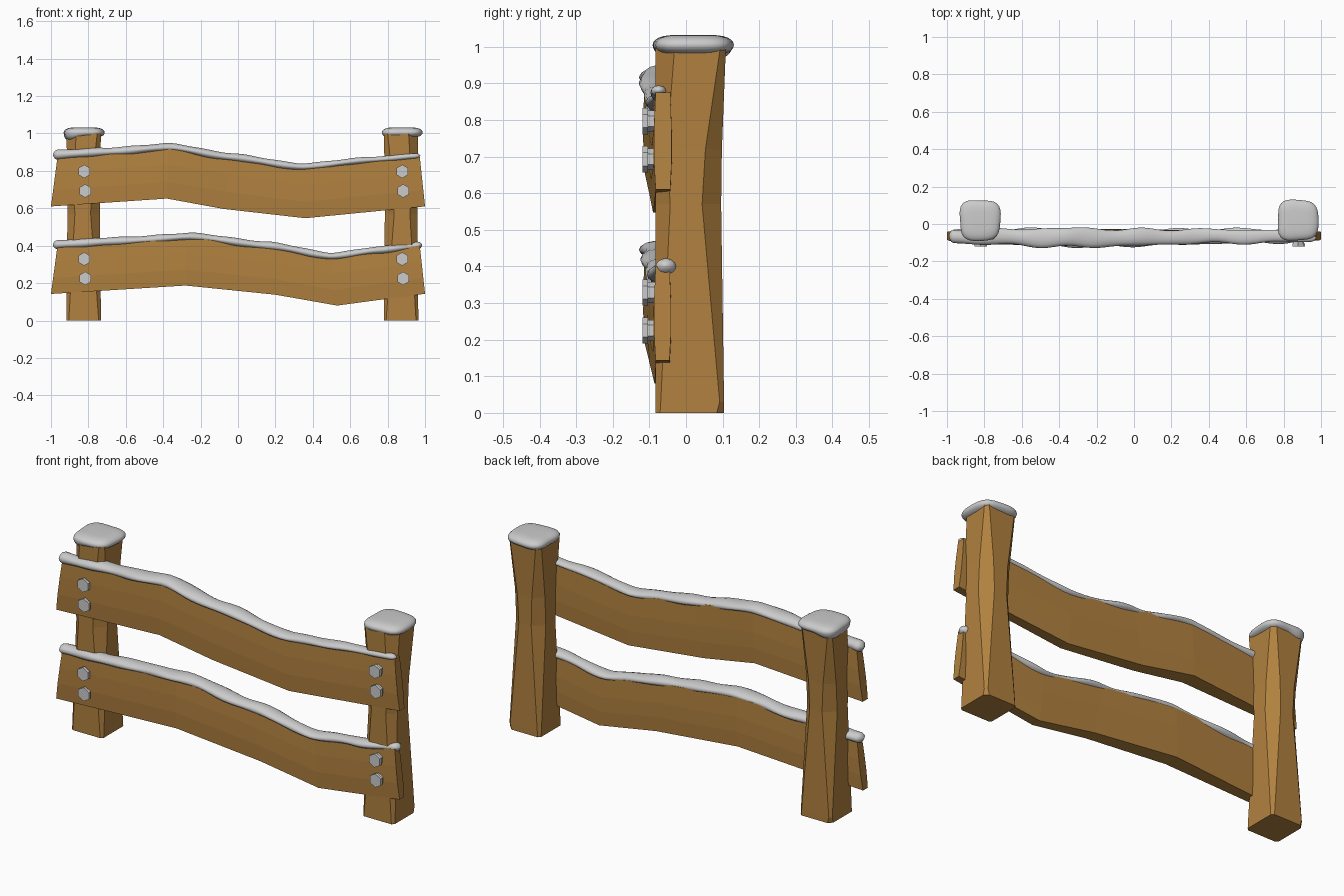
import bpy, bmesh, math

if "Cube" in bpy.data.objects:
    bpy.data.objects.remove(bpy.data.objects["Cube"])

wood = bpy.data.materials.new("wood")
wood.diffuse_color = (0.44, 0.22, 0.05, 1)
wood.use_nodes = True
wood.node_tree.nodes["Principled BSDF"].inputs["Base Color"].default_value = wood.diffuse_color


def loft(name, rings, mat=None, smooth=False):
    """Skin a list of equal-sized closed rings and cap both ends."""
    bm = bmesh.new()
    vs = [[bm.verts.new(p) for p in ring] for ring in rings]
    n = len(rings[0])
    for a, b in zip(vs, vs[1:]):
        for i in range(n):
            j = (i + 1) % n
            bm.faces.new((a[i], a[j], b[j], b[i]))
    bm.faces.new(vs[0])
    bm.faces.new(vs[-1])
    bmesh.ops.recalc_face_normals(bm, faces=bm.faces)
    me = bpy.data.meshes.new(name)
    bm.to_mesh(me)
    bm.free()
    if mat:
        me.materials.append(mat)
    for p in me.polygons:
        p.use_smooth = smooth
    ob = bpy.data.objects.new(name, me)
    bpy.context.collection.objects.link(ob)
    return ob


def blend(keys, x):
    """Smoothly interpolate rows of (x, values...) at x."""
    for a, b in zip(keys, keys[1:]):
        if x <= b[0]:
            break
    t = min(1, max(0, (x - a[0]) / (b[0] - a[0])))
    t = 0.5 * t + 0.5 * t * t * (3 - 2 * t)
    return [p + (q - p) * t for p, q in zip(a[1:], b[1:])]


# Posts: square ends with corners hewn away toward the waist
def post(name, cx, flip):
    def section(z, h, hb, ch):
        pts = []
        corners = [(-1, -1), (1, -1), (1, 1), (-1, 1)]
        for k, (sx, sy) in enumerate(corners):
            c = ch[k]
            X, Y = sx * h, (-0.083 if sy < 0 else hb)
            two = [(X - sx * c, Y), (X, Y - sy * c)]
            if k in (0, 2):
                two.reverse()
            pts += two
        return [(cx + flip * x, y, z) for x, y in pts]
    loft(name, [
        section(0, 0.092, 0.104, (0.012, 0.012, 0.02, 0.012)),
        section(0.03, 0.092, 0.104, (0.014, 0.014, 0.012, 0.014)),
        section(0.57, 0.087, 0.096, (0.05, 0.04, 0.052, 0.05)),
        section(0.72, 0.087, 0.098, (0.045, 0.03, 0.045, 0.045)),
        section(1.0, 0.092, 0.109, (0.02, 0.052, 0.015, 0.02)),
    ], wood)


post("left_post", -0.825, -1)
post("right_post", 0.872, 1)


# Planks: wavy boards, hand-hewn front with slight lengthwise facets
def plank(name, stations):
    rings = []
    for xb, zb, xt, zt, yf, yb in stations:
        ring = []
        for t, bulge in ((0, 0), (0.33, 0.005), (0.67, 0.004), (1, 0)):
            ring.append((xb + (xt - xb) * t, yf - bulge, zb + (zt - zb) * t))
        for t, bulge in ((1, 0), (0.6, 0.004), (0.3, 0.004), (0, 0)):
            ring.append((xb + (xt - xb) * t, yb + bulge, zb + (zt - zb) * t))
        rings.append(ring)
    loft(name, rings, wood)


plank("upper_plank", [
    (-1.0, 0.61, -0.965, 0.875, -0.085, -0.043),
    (-0.38, 0.652, -0.37, 0.925, -0.112, -0.03),
    (-0.08, 0.597, -0.03, 0.872, -0.10, -0.035),
    (0.36, 0.547, 0.34, 0.815, -0.09, -0.035),
    (1.0, 0.61, 0.972, 0.875, -0.083, -0.043)])
plank("lower_plank", [
    (-1.0, 0.142, -0.965, 0.402, -0.085, -0.045),
    (-0.28, 0.187, -0.28, 0.445, -0.112, -0.03),
    (0.2, 0.138, 0.17, 0.395, -0.10, -0.035),
    (0.53, 0.08, 0.5, 0.335, -0.086, -0.035),
    (1.0, 0.143, 0.972, 0.40, -0.083, -0.045)])


# Snow strips on plank tops: keys are x, y centre, z centre, y radius, z radius
def snow_strip(name, keys, phase):
    x0, x1, n, seg = keys[0][0], keys[-1][0], 72, 14
    rings = []
    for i in range(n + 1):
        u = i / n
        x = x0 + (x1 - x0) * (0.5 - 0.5 * math.cos(math.pi * u)) * 0.6 \
            + (x1 - x0) * u * 0.4
        yc, zc, ry, rz = blend(keys, x)
        d = min(x - x0, x1 - x)
        cap = math.sqrt(max(0.02, 1 - (1 - min(1, d / 0.028)) ** 2))
        k = cap * (1 + 0.09 * math.sin(23 * x + phase))
        yc += 0.005 * math.sin(17 * x + 2 * phase)
        rz *= 1 + 0.08 * math.sin(31 * x + phase)
        rings.append([(x, yc + ry * k * math.cos(2 * math.pi * j / seg),
                       zc + rz * cap * math.sin(2 * math.pi * j / seg))
                      for j in range(seg)])
    loft(name, rings, None, True)


snow_strip("upper_plank_snow", [
    (-0.99, -0.065, 0.886, 0.036, 0.026),
    (-0.7, -0.07, 0.901, 0.042, 0.024),
    (-0.36, -0.073, 0.926, 0.052, 0.023),
    (-0.05, -0.073, 0.874, 0.045, 0.023),
    (0.34, -0.066, 0.82, 0.038, 0.02),
    (0.7, -0.066, 0.858, 0.036, 0.017),
    (0.975, -0.07, 0.881, 0.02, 0.016)], 0.5)
snow_strip("lower_plank_snow", [
    (-0.99, -0.065, 0.405, 0.036, 0.026),
    (-0.6, -0.068, 0.425, 0.042, 0.023),
    (-0.25, -0.075, 0.448, 0.047, 0.022),
    (0.17, -0.072, 0.398, 0.042, 0.023),
    (0.5, -0.064, 0.342, 0.038, 0.02),
    (0.75, -0.064, 0.376, 0.036, 0.02),
    (0.985, -0.06, 0.402, 0.03, 0.021)], 2.1)


# Snow caps on posts: soft rounded-square cushions, drooping on one side
def snow_cap(name, cx, droop, phase):
    seg, rings = 40, []
    for i in range(1, 16):
        v = -math.pi / 2 + math.pi * i / 16
        r, h = abs(math.cos(v)) ** 0.45, math.sin(v)
        ring = []
        for j in range(seg):
            a = 2 * math.pi * j / seg
            c, s = math.cos(a), math.sin(a)
            q = (abs(c) ** 3.6 + abs(s) ** 3.6) ** (-1 / 3.6)
            q *= 0.108 * r * (1 + 0.03 * math.sin(3 * a + phase))
            x, y = q * c, q * s
            z = 1.005 + 0.028 * h
            if h < 0:
                z -= droop * max(0, -x / 0.1) * -h
            ring.append((cx + x, 0.02 + y, z))
        rings.append(ring)
    loft(name, rings, None, True)


snow_cap("left_post_snow", -0.823, 0.03, 0.4)
snow_cap("right_post_snow", 0.876, 0.004, 1.9)


# Hexagonal bolts: wide head on a narrower neck
def bolt(name, x, z):
    def hexagon(y, r):
        return [(x + r * math.sin(math.pi * k / 3), y,
                 z + r * math.cos(math.pi * k / 3)) for k in range(6)]
    loft(name, [hexagon(-0.06, 0.029), hexagon(-0.104, 0.029),
                hexagon(-0.104, 0.036), hexagon(-0.119, 0.036)])


for side, x in (("left", -0.822), ("right", 0.878)):
    for i, z in enumerate((0.797, 0.693, 0.329, 0.225)):
        bolt(f"{side}_bolt_{i + 1}", x + 0.005 * (i % 2), z)
